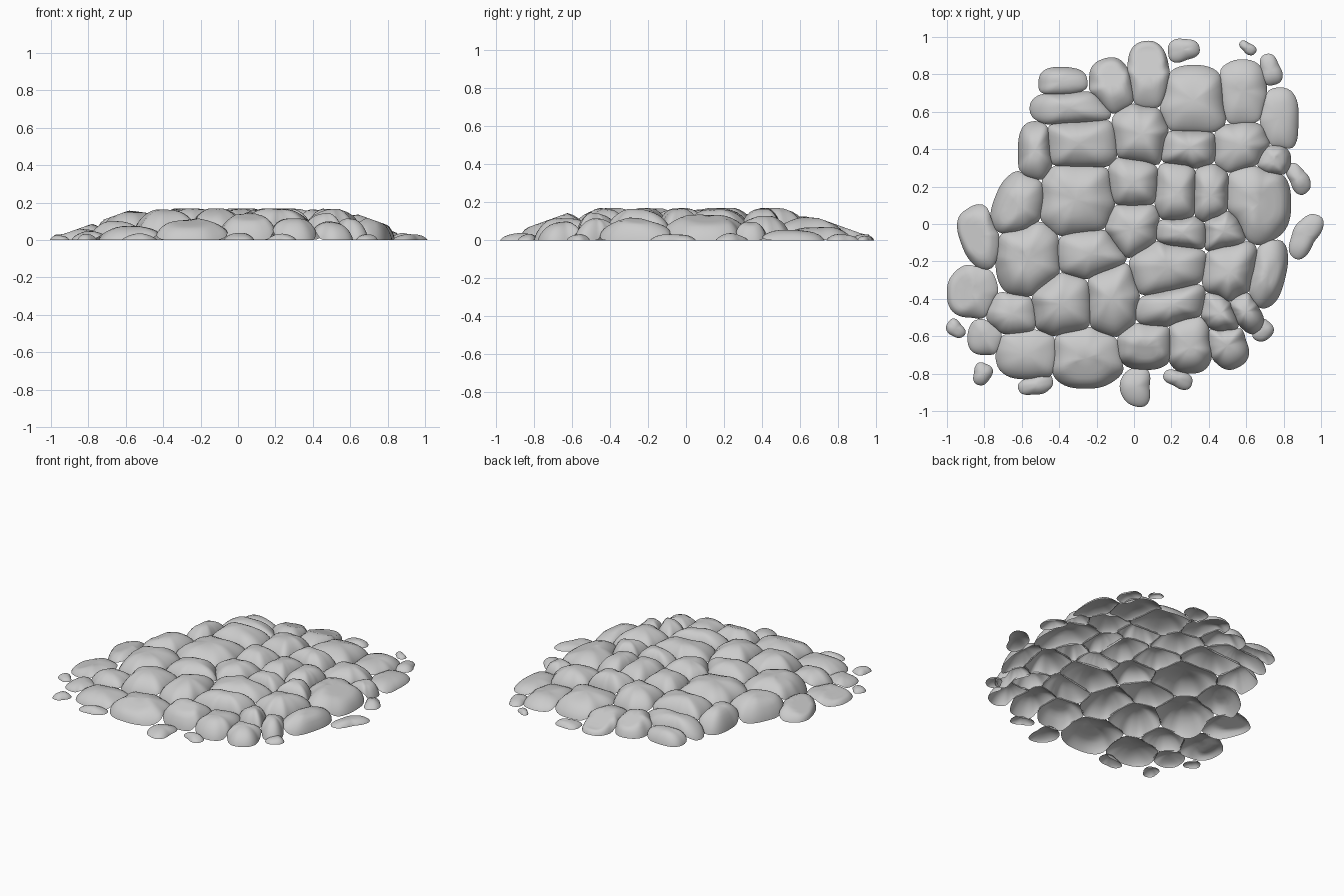
import bpy, bmesh, math, random
from mathutils import Vector, noise

if "Cube" in bpy.data.objects:
    bpy.data.objects.remove(bpy.data.objects["Cube"])

random.seed(4)
N = 48                      # points around each stone
TOP = 0.17                  # height of the flat middle of the pile

# Middle stones, packed against their neighbours: x, y, radius x, radius y
middle = [
    (-.29, .43, .19, .13), (.04, .48, .14, .15), (.30, .41, .16, .10),
    (-.31, .13, .20, .19), (-.01, .22, .12, .13), (.23, .16, .10, .17),
    (.41, .15, .09, .16), (-.01, -.03, .14, .14), (.26, -.05, .15, .09),
    (.48, -.04, .12, .11), (-.23, -.16, .18, .13), (.18, -.23, .19, .15),
    (.51, -.26, .13, .19), (-.39, -.43, .17, .16), (-.12, -.40, .13, .20),
    (.21, -.43, .20, .09),
]
# Outer stones, sloping down to the ground: x, y, radius x, radius y
outer = [
    (.67, .11, .17, .20), (-.57, -.19, .17, .21),
    (-.39, .76, .12, .08), (-.35, .62, .21, .09), (-.12, .75, .11, .14),
    (.08, .80, .11, .18), (.32, .66, .18, .19), (.58, .71, .13, .17),
    (.78, .57, .10, .16), (-.53, .39, .09, .16), (.57, .42, .16, .12),
    (.75, .34, .09, .08), (-.62, .10, .13, .18), (-.83, -.07, .10, .16),
    (.72, -.27, .09, .18), (-.87, -.37, .13, .13), (-.65, -.48, .14, .11),
    (.46, -.48, .08, .15), (.60, -.47, .07, .13), (-.57, -.70, .17, .13),
    (-.26, -.72, .19, .16), (.06, -.66, .15, .12), (.30, -.66, .12, .14),
    (.50, -.65, .10, .13), (-.80, -.61, .09, .09),
]
# Stones that lie at an angle, by centre: turn in degrees
turned = {
    (.72, -.27): -14, (.51, -.26): -14, (.21, -.43): 18, (.46, -.48): 22,
    (.60, -.47): 32, (.50, -.65): 28, (-.12, .75): 18, (-.83, -.07): 20,
    (-.62, .10): -22, (.08, .80): 6, (.57, .42): 12,
}
# Loose pebbles: x, y, half length, half width, turn in degrees
pebbles = [
    (.26, .93, .085, .06, 10), (.61, .94, .05, .028, -35), (.73, .82, .085, .055, 105),
    (.88, .24, .09, .05, 120), (.915, -.06, .13, .065, 60), (.69, -.57, .06, .05, 60),
    (.24, -.83, .08, .045, -20), (.01, -.87, .105, .08, 90), (-.52, -.86, .095, .05, 15),
    (-.81, -.80, .06, .048, 70), (-.955, -.56, .055, .04, -45),
]
stones = [(*s, math.radians(turned.get(s[:2], 0))) for s in middle + outer]


def reach(stone, px, py, e=2.6):
    """1 on the stone's rounded-square outline, smaller inside it."""
    x, y, rx, ry, t = stone
    dx, dy = px - x, py - y
    u, v = dx * math.cos(t) + dy * math.sin(t), dy * math.cos(t) - dx * math.sin(t)
    return (abs(u / rx) ** e + abs(v / ry) ** e) ** (1 / e)


def crown(x, y):
    """Height of the pile at a stone centre."""
    return max(.045, min(TOP, TOP - (math.hypot(x, y) - .56) * .28))


def slope(x, y):
    """Upper limit of the pile, falling off towards the sides."""
    return max(.03, min(TOP, TOP - (max(abs(x), abs(y)) - .55) * .36))


def smooth(vals, passes):
    for _ in range(passes):
        vals = [(vals[i - 1] + 2 * vals[i] + vals[(i + 1) % N]) / 4 for i in range(N)]
    return vals


def dome(name, x, y, rim, rim_z, h):
    """Open-bottomed rounded shell from an outline and its edge heights."""
    bm = bmesh.new()
    rings = []
    for s in (1, .97, .9, .8, .66, .48, .28):
        ring = []
        for i in range(N):
            a = 2 * math.pi * i / N
            px, py = x + rim[i] * s * math.cos(a), y + rim[i] * s * math.sin(a)
            lump = noise.noise(Vector((px * 7, py * 7, x * 9))) * .02 * (1 - s)
            z = rim_z[i] + (h - rim_z[i]) * (1 - s ** 2.4) ** .75 + lump
            ring.append(bm.verts.new((px, py, max(0, min(slope(px, py), z)))))
        rings.append(ring)
    tip_z = sum(v.co.z for v in rings[-1]) / N + .002
    tip = bm.verts.new((x, y, min(slope(x, y), tip_z)))
    for lo, hi in zip(rings, rings[1:]):
        for i in range(N):
            j = (i + 1) % N
            bm.faces.new((lo[i], lo[j], hi[j], hi[i]))
    for i in range(N):
        bm.faces.new((rings[-1][i], rings[-1][(i + 1) % N], tip))
    for f in bm.faces:
        f.smooth = True
    me = bpy.data.meshes.new(name)
    bm.to_mesh(me)
    bm.free()
    bpy.context.collection.objects.link(bpy.data.objects.new(name, me))


# Packed stones: each outline grows until it meets a neighbour or its own limit
for n, stone in enumerate(stones):
    x, y = stone[:2]
    inner = n < len(middle)
    h = crown(x, y)
    near = [s for s in stones if s is not stone and math.hypot(s[0] - x, s[1] - y) < .52]
    rim, rim_z = [], []
    for i in range(N):
        a = 2 * math.pi * i / N
        ca, sa = math.cos(a), math.sin(a)
        # outer stones keep their size outwards, but fill gaps on the inner side
        inward = -(ca * x + sa * y) / math.hypot(x, y)
        grow = 1.5 if inner else 1.0 + .3 * max(0, min(1, inward + .35))
        limit = grow / reach(stone, x + ca, y + sa)
        t, z = 0, h * .45 if inner else 0
        while t < limit:
            t += .005
            px, py = x + t * ca, y + t * sa
            mine = reach(stone, px, py)
            hit = next((s for s in near if reach(s, px, py) < mine), None)
            if hit:
                z = .5 * min(h, crown(*hit[:2]))
                break
        rim.append(min(t, limit))
        rim_z.append(z)
    dome(f"stone_{n + 1:02d}", x, y, smooth(rim, 1), smooth(rim_z, 3), h)

# Loose pebbles with uneven outlines
for n, (x, y, rx, ry, turn) in enumerate(pebbles):
    p = random.uniform(0, 6)
    pebble = (x, y, rx, ry, math.radians(turn))
    rim = []
    for i in range(N):
        a = 2 * math.pi * i / N
        r = 1 / reach(pebble, x + math.cos(a), y + math.sin(a))
        rim.append(r * (1 + .08 * math.sin(3 * a + p)))
    dome(f"pebble_{n + 1:02d}", x, y, rim, [0] * N, .02 + ry * .2)
